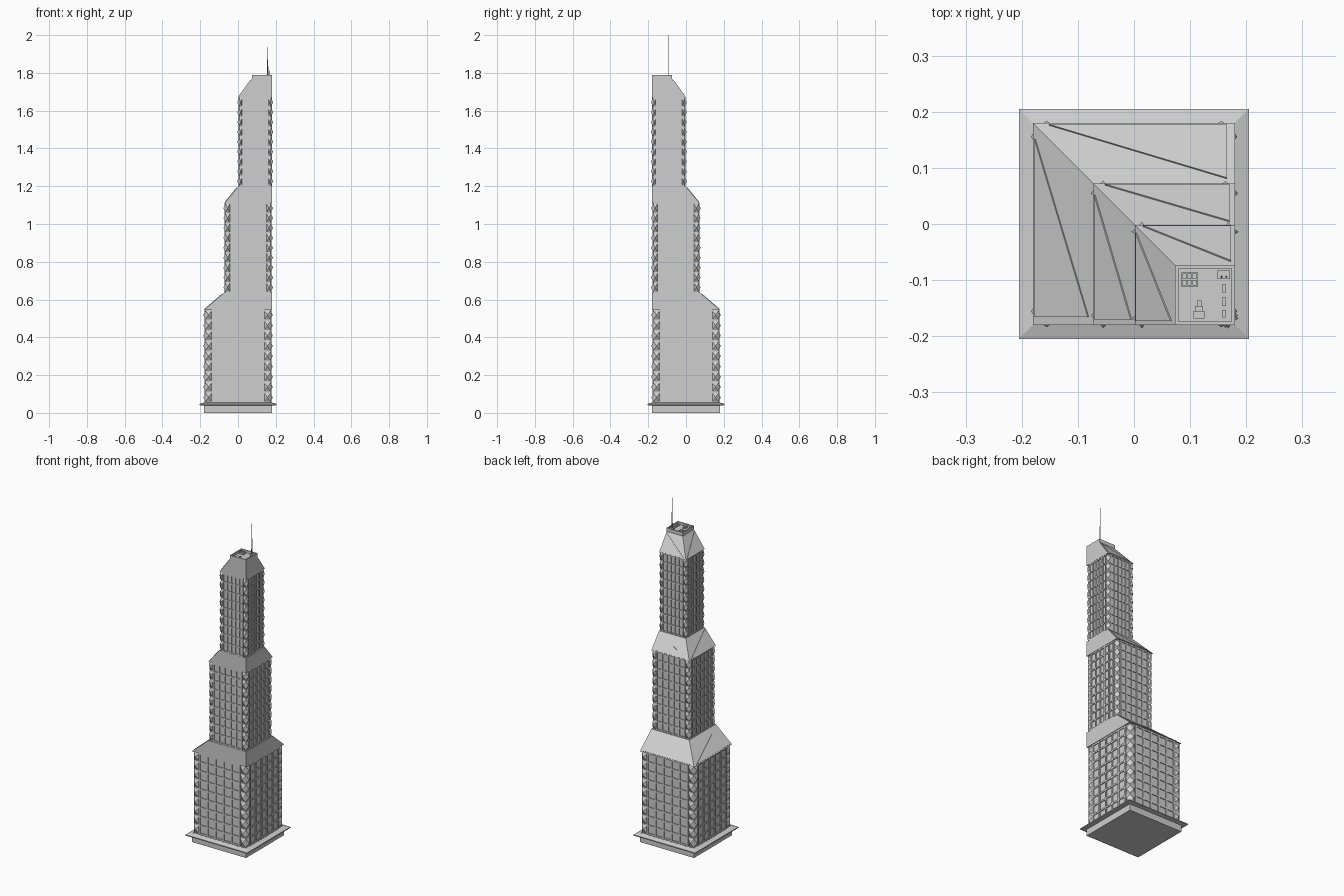
import bpy, bmesh
from math import pi
from mathutils import Matrix, Vector

if "Cube" in bpy.data.objects:
    bpy.data.objects.remove(bpy.data.objects["Cube"])

stone = bpy.data.materials.new("light_grey")
stone.diffuse_color = (0.62, 0.62, 0.62, 1)
stone.use_nodes = True
stone.node_tree.nodes["Principled BSDF"].inputs["Base Color"].default_value = stone.diffuse_color
E = 0.18  # the two flush outer walls


def finish(name, bm):
    bmesh.ops.recalc_face_normals(bm, faces=bm.faces)
    me = bpy.data.meshes.new(name)
    bm.to_mesh(me)
    bm.free()
    me.materials.append(stone)
    ob = bpy.data.objects.new(name, me)
    bpy.context.collection.objects.link(ob)
    return ob


def box(bm, x0, x1, y0, y1, z0, z1, m=Matrix()):
    t = Matrix.Translation(((x0 + x1) / 2, (y0 + y1) / 2, (z0 + z1) / 2))
    s = Matrix.Diagonal((x1 - x0, y1 - y0, z1 - z0, 1))
    bmesh.ops.create_cube(bm, size=1, matrix=m @ t @ s)


def ring(bm, a, z):
    """Square loop with its inner corner at (a, -a)."""
    return [bm.verts.new(p) for p in ((a, -E, z), (E, -E, z), (E, -a, z), (a, -a, z))]


def loft(bm, loops, closed=False):
    pairs = list(zip(loops, loops[1:] + loops[:1])) if closed else list(zip(loops, loops[1:]))
    for p, q in pairs:
        for i in range(4):
            j = (i + 1) % 4
            bm.faces.new((p[i], p[j], q[j], q[i]))
    if not closed:
        bm.faces.new(loops[0])
        bm.faces.new(loops[-1])


def square(bm, h, z, cx=0, cy=0):
    return [bm.verts.new((cx + sx * h, cy + sy * h, z))
            for sx, sy in ((-1, -1), (1, -1), (1, 1), (-1, 1))]


def tier(n, a, z0, z1):
    """Shaft with window grid and a column of pointed studs by each corner."""
    c, h = (a + E) / 2, (E - a) / 2
    k = h / 0.18
    w = h - 0.008 * k ** 0.5           # wall set in under the roof edge
    bm = bmesh.new()
    box(bm, c - w, c + w, -c - w, -c + w, z0 - 0.005, z1 + 0.003)
    finish(f"tier_{n}_shaft", bm)

    grid, studs = bmesh.new(), bmesh.new()
    g, t, rows, cols = h * 0.74, 0.005 * k ** 0.5, 9, 5
    step = (z1 - z0) / rows
    for side in range(4):
        m = Matrix.Translation((c, -c, 0)) @ Matrix.Rotation(side * pi / 2, 4, 'Z')
        for i in range(cols + 1):      # upright bars
            x = -g + 2 * g * i / cols
            box(grid, x - t, x + t, -w - 0.005, -w + 0.002, z0, z1, m)
        for r in range(rows + 1):      # level bars
            z = min(max(z0 + r * step, z0 + t), z1 - t)
            box(grid, -g - t, g + t, -w - 0.0045, -w + 0.002, z - t, z + t, m)
        for sx in (-1, 1):
            x, u, v = sx * h * 0.865, h * 0.092, step * 0.43
            for r in range(rows):
                z = z0 + (r + 0.5) * step
                base = [studs.verts.new(m @ Vector((x + p * u, -w, z + q * v)))
                        for p, q in ((-1, -1), (1, -1), (1, 1), (-1, 1))]
                tip = studs.verts.new(m @ Vector((x, -w - 0.012, z)))
                studs.faces.new(base)
                for i in range(4):
                    studs.faces.new((base[i], base[(i + 1) % 4], tip))
    finish(f"tier_{n}_window_bars", grid)
    finish(f"tier_{n}_corner_studs", studs)


def slope_panels(n, a, b, z0, z1):
    """Thin triangular panels on the two sloping roof faces."""
    bm = bmesh.new()
    tri = [Vector((a, -a, z0)), Vector((E, -a, z0)), Vector((E, -b, z1))]
    mid = sum(tri, Vector()) / 3
    nor = Vector((0, z1 - z0, a - b)).normalized()
    nor = nor if nor.z > 0 else Vector((0, z1 - z0, b - a)).normalized()
    for flip in (False, True):
        layers = []
        for d in (-0.002, 0.003):
            pts = [mid + (p - mid) * 0.88 + nor * d for p in tri]
            if flip:
                pts = [Vector((-p.y, -p.x, p.z)) for p in pts]
            layers.append([bm.verts.new(p) for p in pts])
        lo, hi = layers
        bm.faces.new(lo)
        bm.faces.new(hi)
        for i in range(3):
            j = (i + 1) % 3
            bm.faces.new((lo[i], lo[j], hi[j], hi[i]))
    finish(f"roof_{n}_panels", bm)


# Base and projecting ledge
bm = bmesh.new()
box(bm, -E, E, -E, E, 0, 0.055)
finish("base", bm)
bm = bmesh.new()
loft(bm, [square(bm, h, z) for h, z in
          ((0.176, 0.038), (0.205, 0.041), (0.205, 0.047), (0.176, 0.056))], closed=True)
finish("ledge", bm)

# Three stepped tiers, each with a sloping roof
A1, A2, A3, A4 = -0.18, -0.072, 0.002, 0.073
tier(1, A1, 0.055, 0.545)
tier(2, A2, 0.638, 1.11)
tier(3, A3, 1.20, 1.67)
for n, a, b, z0, z1 in ((1, A1, A2, 0.545, 0.638), (2, A2, A3, 1.11, 1.20)):
    bm = bmesh.new()
    loft(bm, [ring(bm, a, z0), ring(bm, b, z1)])
    finish(f"roof_{n}", bm)
    slope_panels(n, a, b, z0, z1)

# Crown with a recessed roof deck
bm = bmesh.new()
cx, hw = (A4 + E) / 2, (E - A4) / 2 - 0.006
loft(bm, [ring(bm, A3, 1.67), ring(bm, A4, 1.768), ring(bm, A4, 1.79),
          square(bm, hw, 1.79, cx, -cx), square(bm, hw, 1.775, cx, -cx)])
finish("crown", bm)
slope_panels(3, A3, A4, 1.67, 1.768)

# Roof equipment
bm = bmesh.new()
box(bm, 0.085, 0.114, -0.112, -0.086, 1.774, 1.783)
for i in range(3):
    for j in range(2):
        x, y = 0.0865 + i * 0.009, -0.110 + j * 0.012
        box(bm, x, x + 0.007, y, y + 0.010, 1.782, 1.786)
finish("cooling_unit", bm)
bm = bmesh.new()
box(bm, 0.106, 0.126, -0.168, -0.155, 1.774, 1.787)
box(bm, 0.109, 0.123, -0.155, -0.146, 1.774, 1.783)
box(bm, 0.112, 0.120, -0.146, -0.136, 1.774, 1.780)
finish("stair_hut", bm)
bm = bmesh.new()
for y in (-0.115, -0.138, -0.160):
    box(bm, 0.157, 0.164, y - 0.007, y + 0.007, 1.774, 1.781)
finish("vents", bm)

# Masts on a small plinth
bm = bmesh.new()
box(bm, 0.149, 0.171, -0.098, -0.083, 1.774, 1.786)
finish("mast_plinth", bm)
for name, x, r, top in (("tall_mast", 0.156, 0.002, 2.0), ("short_mast", 0.164, 0.0018, 1.88)):
    bm = bmesh.new()
    bmesh.ops.create_cone(bm, cap_ends=True, segments=8, radius1=r, radius2=r * 0.4,
                          depth=top - 1.78,
                          matrix=Matrix.Translation((x, -0.094, (top + 1.78) / 2)))
    finish(name, bm)
